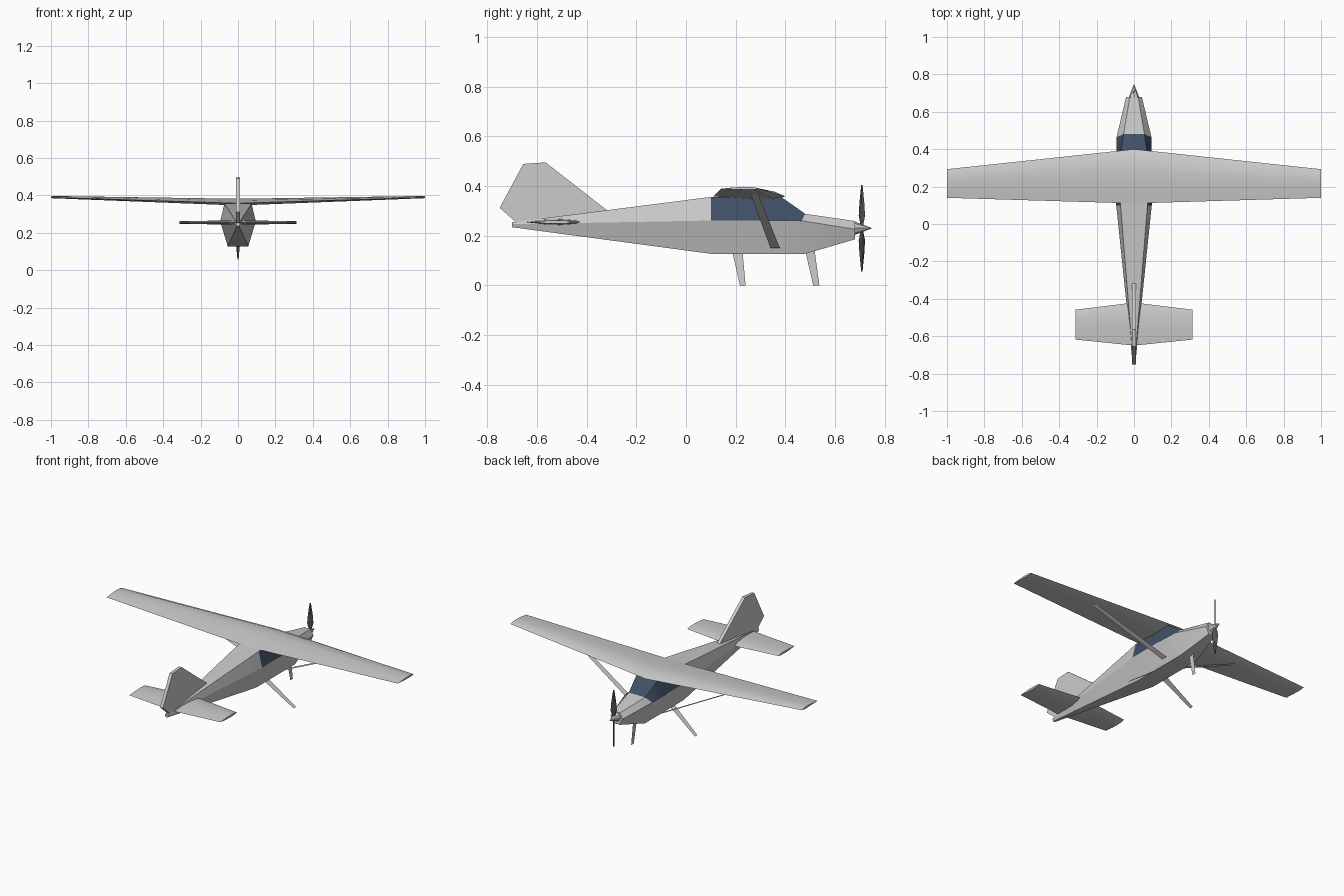
import bpy
import math
from mathutils import Matrix

if "Cube" in bpy.data.objects:
    bpy.data.objects.remove(bpy.data.objects["Cube"])


def mat(name, c):
    m = bpy.data.materials.new(name)
    m.diffuse_color = (*c, 1)
    m.use_nodes = True
    m.node_tree.nodes["Principled BSDF"].inputs["Base Color"].default_value = m.diffuse_color
    return m


GLASS = mat("glass", (0.05, 0.08, 0.13))
DARK = mat("dark_grey", (0.08, 0.08, 0.08))


def make(name, verts, faces, material=None, smooth=None):
    me = bpy.data.meshes.new(name)
    me.from_pydata(verts, [], faces)
    ob = bpy.data.objects.new(name, me)
    bpy.context.collection.objects.link(ob)
    if material:
        me.materials.append(material)
    bpy.ops.object.select_all(action='DESELECT')
    ob.select_set(True)
    bpy.context.view_layer.objects.active = ob
    bpy.ops.object.mode_set(mode='EDIT')
    bpy.ops.mesh.select_all(action='SELECT')
    bpy.ops.mesh.normals_make_consistent(inside=False)
    bpy.ops.object.mode_set(mode='OBJECT')
    if smooth:
        bpy.ops.object.shade_smooth_by_angle(angle=math.radians(smooth))
    return ob


def loft(rings):
    """Join equal-sized rings with quads and cap both ends."""
    n = len(rings[0])
    verts = [p for r in rings for p in r]
    faces = [(k * n + i, k * n + (i + 1) % n, (k + 1) * n + (i + 1) % n, (k + 1) * n + i)
             for k in range(len(rings) - 1) for i in range(n)]
    last = (len(rings) - 1) * n
    return verts, faces + [tuple(range(n)), tuple(range(last, last + n))]


# Fuselage: hexagonal stations (y, mid y, bottom z, w, mid z, w, top z, w)
stations = [
    (-.70, -.70, .234, .006, .246, .012, .254, .007),
    (.10, .10, .127, .055, .261, .095, .356, .072),
    (.38, .38, .127, .055, .261, .095, .358, .072),
    (.48, .465, .127, .055, .260, .093, .288, .056),
    (.68, .68, .185, .022, .226, .042, .259, .022),
]
rings = [[(-wb, y, zb), (wb, y, zb), (wm, ym, zm), (wt, y, zt), (-wt, y, zt), (-wm, ym, zm)]
         for y, ym, zb, wb, zm, wm, zt, wt in stations]
fuselage = make("fuselage", *loft(rings), smooth=25)

# Cabin windows: upper side faces and windscreen
fuselage.data.materials.append(None)
fuselage.data.materials.append(GLASS)
for p in fuselage.data.polygons:
    c = p.center
    side = .1 < c.y < .46 and c.z > .27 and abs(c.x) > .05
    screen = .40 < c.y < .46 and c.z > .30
    if side or screen:
        p.material_index = 1

# Wing and tailplane: airfoil lofted tip - root - tip
FOIL = [(0, 0), (.3, .6), (.6, 1), (.85, .8), (1, 0), (.85, -.5), (.6, -.5), (.3, -.25)]


def surface(name, span, root, tip, foil):
    def ring(x, y0, y1, z, t):
        return [(x, y0 + u * (y1 - y0), z + v * t) for u, v in foil]
    return make(name, *loft([ring(-span, *tip), ring(0, *root), ring(span, *tip)]), smooth=30)


surface("wing", 1, (.11, .40, .358, .024), (.14, .293, .389, .008), FOIL)
SYM = [(0, 0), (.35, .8), (.65, 1), (.88, .7), (1, 0), (.88, -.7), (.65, -1), (.35, -.8)]
surface("tailplane", .312, (-.65, -.42, .255, .012), (-.618, -.458, .255, .007), SYM)

# Tail fin
profile = [(-.315, .30), (-.565, .495), (-.655, .489), (-.75, .312), (-.68, .25), (-.5, .26)]
make("tail_fin", *loft([[(x, y, z) for y, z in profile] for x in (-.01, .01)]))

# Struts and landing gear: thin flat strips
for s, side in ((-1, "left"), (1, "right")):
    make(side + "_wing_strut", [(s * .52, .26, .368), (s * .52, .29, .368),
         (s * .08, .378, .15), (s * .08, .34, .15)], [(0, 1, 2, 3)])
    make(side + "_main_leg", [(s * .05, .187, .132), (s * .05, .228, .132),
         (s * .23, .24, 0), (s * .23, .217, 0)], [(0, 1, 2, 3)])
make("nose_leg", [(0, .48, .14), (0, .518, .14), (0, .537, 0), (0, .512, 0)], [(0, 1, 2, 3)])

# Spinner
bpy.ops.mesh.primitive_cone_add(vertices=8, radius1=.027, radius2=0, depth=.07,
                                location=(0, .715, .23), rotation=(-math.pi / 2, 0, 0))
bpy.context.object.name = "spinner"

# Propeller: two pitched blades
for i, name in enumerate(("upper_blade", "lower_blade")):
    outline = [(.01, .007), (.05, .018), (.10, .014), (.174, .004)]
    blade = make(name, *loft([[(-w, 0, r), (0, -.003, r), (w, 0, r), (0, .003, r)]
                              for r, w in outline]), material=DARK)
    blade.data.transform(Matrix.Translation((0, .708, .23)) @ Matrix.Rotation(i * math.pi, 4, 'Y')
                         @ Matrix.Rotation(math.radians(45), 4, 'Z'))
